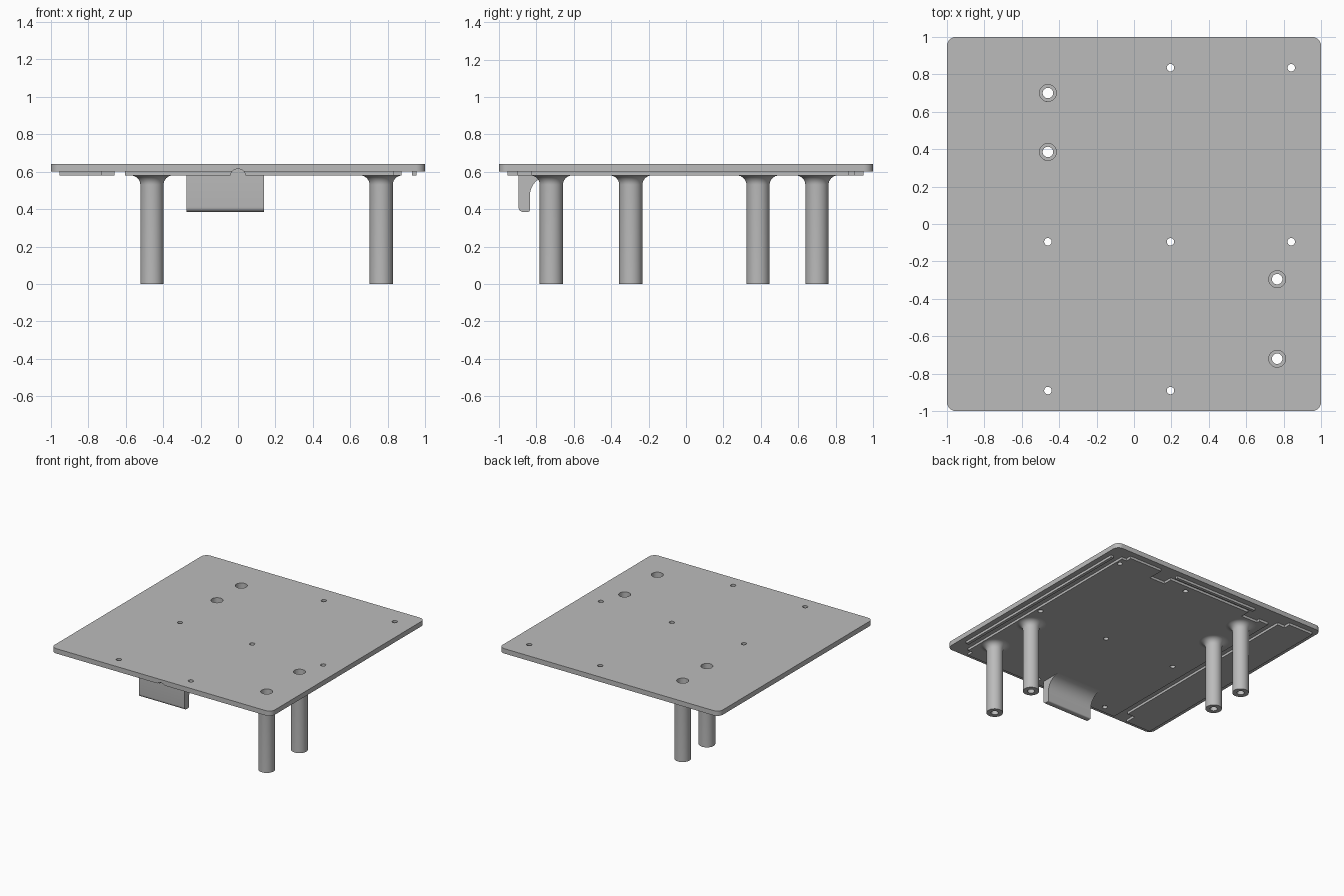
import bpy, bmesh, math
from mathutils import Matrix, Vector

cube = bpy.data.objects.get("Cube")
if cube:
    bpy.data.objects.remove(cube)

grey = bpy.data.materials.new("plain_grey")
grey.use_nodes = True
colour = (0.5, 0.5, 0.5, 1)
grey.diffuse_color = colour
grey.node_tree.nodes["Principled BSDF"].inputs["Base Color"].default_value = colour

PAD, BASE, TOP = 0.58, 0.6, 0.64
LEGS = [(-0.46, 0.7), (-0.46, 0.385), (0.765, -0.295), (0.765, -0.72)]
HOLES = [(0.195, 0.835), (0.84, 0.835), (-0.46, -0.095), (0.195, -0.095),
         (0.84, -0.095), (-0.46, -0.89), (0.195, -0.89)]
BORE, SCREW = 0.045, 0.028


def make_object(name, bm):
    bmesh.ops.recalc_face_normals(bm, faces=bm.faces)
    mesh = bpy.data.meshes.new(name)
    bm.to_mesh(mesh)
    bm.free()
    obj = bpy.data.objects.new(name, mesh)
    bpy.context.collection.objects.link(obj)
    mesh.materials.append(grey)
    return obj


def prism(name, points, offset):
    """Extrude a closed outline of 3D points along an offset."""
    bm = bmesh.new()
    face = bm.faces.new([bm.verts.new(p) for p in points])
    made = bmesh.ops.extrude_face_region(bm, geom=[face])["geom"]
    verts = [v for v in made if isinstance(v, bmesh.types.BMVert)]
    bmesh.ops.translate(bm, verts=verts, vec=offset)
    return make_object(name, bm)


def slab(name, outline, low, high):
    return prism(name, [(x, y, low) for x, y in outline], (0, 0, high - low))


def box(x0, x1, y0, y1):
    return [(x0, y0), (x1, y0), (x1, y1), (x0, y1)]


def arc(cx, cy, r, start, end, steps):
    angles = [math.radians(start + (end - start) * i / steps) for i in range(steps + 1)]
    return [(cx + r * math.cos(a), cy + r * math.sin(a)) for a in angles]


def smooth(obj):
    bpy.ops.object.select_all(action='DESELECT')
    obj.select_set(True)
    bpy.context.view_layer.objects.active = obj
    bpy.ops.object.shade_smooth_by_angle(angle=math.radians(35))


# Base plate with rounded corners
c, r = 0.95, 0.05
outline = []
for i, (sx, sy) in enumerate([(1, 1), (-1, 1), (-1, -1), (1, -1)]):
    outline += arc(sx * c, sy * c, r, 90 * i, 90 * i + 90, 8)
plate = slab("top_plate", outline, BASE, TOP)

# Raised underside panels separated by channels
main = [(-0.605, -0.955), (0.83, -0.955), (0.83, -0.9), (0.875, -0.9),
        (0.875, 0.9), (0.83, 0.9), (0.83, 0.95), (0.53, 0.95), (0.53, 0.82),
        (0.39, 0.82), (0.39, 0.895), (-0.37, 0.895), (-0.37, 0.82),
        (-0.52, 0.82), (-0.52, 0.85), (-0.605, 0.85)]
main_panel = slab("main_underside_panel", main, PAD, BASE)
side = [(-0.955, -0.955), (-0.73, -0.955), (-0.73, -0.86), (-0.66, -0.86),
        (-0.66, 0.895), (-0.73, 0.895), (-0.73, 0.95), (-0.955, 0.95)]
slab("side_underside_panel", side, PAD, BASE)
slab("left_underside_rib", box(0.93, 0.955, -0.83, 0.87), PAD, BASE)
slab("back_underside_rib", box(-0.39, 0.37, 0.925, 0.95), PAD, BASE)

# Cutters for screw holes, leg bores and the front notch
bm = bmesh.new()
for spots, radius in ((HOLES, 0.02), (LEGS, BORE)):
    for x, y in spots:
        bmesh.ops.create_cone(bm, cap_ends=True, segments=32, radius1=radius,
                              radius2=radius, depth=0.4,
                              matrix=Matrix.Translation((x, y, BASE)))
bmesh.ops.create_cone(bm, cap_ends=True, segments=32, radius1=0.042, radius2=0.042,
                      depth=0.14, matrix=Matrix.Translation((0, -0.965, 0.573))
                      @ Matrix.Rotation(math.pi / 2, 4, 'X'))
cutter = make_object("hole_cutter", bm)
cutter.hide_render = True

for obj in (plate, main_panel):
    mod = obj.modifiers.new("holes", 'BOOLEAN')
    mod.operation = 'DIFFERENCE'
    mod.solver = 'EXACT'
    mod.object = cutter
    smooth(obj)
    bpy.ops.object.modifier_apply(modifier=mod.name)
bpy.data.objects.remove(cutter)

# Hollow legs, flared where they meet the panel
flare, radius = 0.05, 0.062
profile = [(SCREW, 0), (radius, 0)]
profile += arc(radius + flare, PAD - flare, flare, 180, 90, 8)
profile += [(BORE, PAD), (BORE, 0.1), (SCREW, 0.1)]
for n, (x, y) in enumerate(LEGS):
    bm = bmesh.new()
    ring = [bm.verts.new((px, 0, pz)) for px, pz in profile]
    edges = [bm.edges.new((ring[i - 1], ring[i])) for i in range(len(ring))]
    bmesh.ops.spin(bm, geom=ring + edges, cent=(0, 0, 0), axis=(0, 0, 1),
                   angle=math.tau, steps=40, use_merge=True)
    bmesh.ops.remove_doubles(bm, verts=bm.verts, dist=1e-5)
    leg = make_object(f"leg_{n + 1}", bm)
    leg.location = (x, y, 0)
    smooth(leg)

# Front hook with rounded lower edge and a curved root
front, back, low, root = -0.895, -0.835, 0.385, 0.11
section = [(front, PAD)]
section += arc(front + 0.025, low + 0.025, 0.025, 180, 270, 6)
section += arc(back - 0.01, low + 0.01, 0.01, 270, 360, 3)
section += arc(back + root, PAD - root, root, 180, 90, 12)
hook = prism("front_hook", [(-0.275, y, z) for y, z in section], Vector((0.415, 0, 0)))
smooth(hook)
